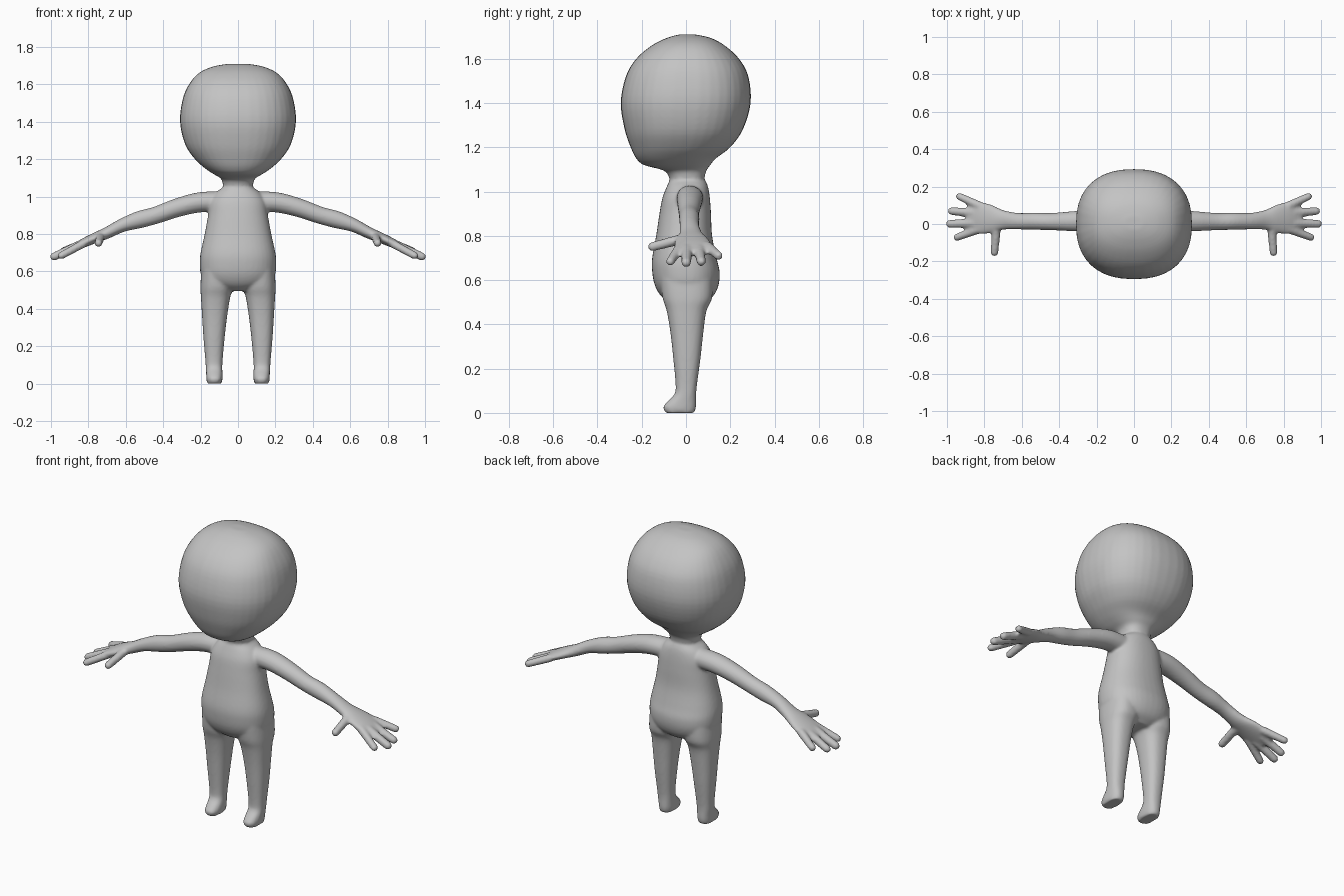
import bpy
import bmesh
from math import cos, sin, pi, copysign
from mathutils import Vector

default_cube = bpy.data.objects.get("Cube")
if default_cube:
    bpy.data.objects.remove(default_cube, do_unlink=True)

SEGMENTS = 40
STEPS = 4


def spline(rows):
    """Insert smooth in-between rows along a table of section values."""
    rows = [Vector(row) for row in rows]
    result = []
    for i in range(len(rows) - 1):
        before, a = rows[max(i - 1, 0)], rows[i]
        b, after = rows[i + 1], rows[min(i + 2, len(rows) - 1)]
        for step in range(STEPS):
            t = step / STEPS
            result.append(a + (b - before) * (t / 2)
                          + (before * 2 - a * 5 + b * 4 - after) * (t * t / 2)
                          + (a * 3 - before - b * 3 + after) * (t ** 3 / 2))
    return result + [rows[-1]]


def ring(center, u, v, power=2.0):
    """Rounded cross-section spanned by the two half-axes u and v."""
    points = []
    for i in range(SEGMENTS):
        angle = 2 * pi * i / SEGMENTS
        c, s = cos(angle), sin(angle)
        points.append(center + u * copysign(abs(c) ** (2 / power), c)
                      + v * copysign(abs(s) ** (2 / power), s))
    return points


def loft(bm, rings):
    """Closed tube through a list of rings."""
    loops = [[bm.verts.new(p) for p in points] for points in rings]
    faces = [bm.faces.new(loops[0]), bm.faces.new(loops[-1])]
    for low, high in zip(loops, loops[1:]):
        for i in range(SEGMENTS):
            j = (i + 1) % SEGMENTS
            faces.append(bm.faces.new((low[i], low[j], high[j], high[i])))
    bmesh.ops.recalc_face_normals(bm, faces=faces)


def upright(bm, rows, power, side=1):
    """Loft of level sections: height, front, back, inner x, outer x."""
    rings = []
    for z, front, back, inner, outer in spline_rows(rows):
        center = Vector((side * (inner + outer) / 2, (front + back) / 2, z))
        rings.append(ring(center, Vector(((outer - inner) / 2, 0, 0)),
                          Vector((0, (back - front) / 2, 0)), power))
    loft(bm, rings)


def spline_rows(rows):
    return [tuple(row) for row in spline(rows)]


def arm(bm, rows, side):
    """Loft along the arm: x, y, z, half width, half thickness."""
    rows = spline_rows(rows)
    rings = []
    for i, (x, y, z, wide, thick) in enumerate(rows):
        a, b = rows[max(i - 1, 0)], rows[min(i + 1, len(rows) - 1)]
        normal = Vector((a[2] - b[2], 0, b[0] - a[0])).normalized()
        normal.x *= side
        rings.append(ring(Vector((side * x, y, z)),
                          Vector((0, wide, 0)), normal * thick))
    loft(bm, rings)


def finger(bm, start, end, radius, side):
    """Round-tipped tapered finger."""
    start, end = (Vector((side * p[0], p[1], p[2])) for p in (start, end))
    along = (end - start).normalized()
    u = along.cross(Vector((0, 0, 1))).normalized()
    v = along.cross(u)
    tip = end - along * radius
    rings = [ring(start, u * radius * 1.15, v * radius * 1.1)]
    for i in range(6):
        angle = i * pi / 2 / 6
        r = radius * cos(angle)
        rings.append(ring(tip + along * radius * sin(angle), u * r, v * r))
    loft(bm, rings)


def symmetric(rows):
    """Turn (z, front, back, half width) into centred sections."""
    return [(z, front, back, -half, half) for z, front, back, half in rows]


bm = bmesh.new()

# Head with neck
upright(bm, symmetric([
    (1.0, -.06, .07, .07), (1.06, -.075, .083, .08),
    (1.095, -.1, .092, .09), (1.12, -.19, .11, .13),
    (1.15, -.225, .135, .175), (1.2, -.25, .2, .23),
    (1.28, -.277, .257, .283), (1.4, -.295, .292, .31),
    (1.52, -.272, .282, .296), (1.6, -.225, .24, .262),
    (1.66, -.155, .175, .21), (1.695, -.085, .11, .135),
    (1.71, -.03, .04, .05)]), 2.35)

# Torso
upright(bm, symmetric([
    (.495, -.07, .08, .08), (.53, -.115, .125, .16),
    (.58, -.142, .148, .197), (.64, -.153, .152, .205),
    (.7, -.153, .138, .2), (.8, -.135, .118, .178),
    (.9, -.12, .113, .16), (.97, -.107, .108, .15),
    (1.02, -.088, .1, .12), (1.05, -.074, .088, .08)]), 2.3)

leg_rows = [
    (0, -.092, .038, .088, .165), (.025, -.104, .045, .083, .169),
    (.05, -.085, .046, .083, .17), (.085, -.052, .046, .084, .172),
    (.13, -.047, .05, .082, .175), (.25, -.058, .066, .071, .185),
    (.36, -.07, .078, .058, .192), (.46, -.087, .092, .042, .198),
    (.52, -.106, .118, .026, .201), (.62, -.12, .12, .02, .195)]

arm_rows = [
    (.07, .015, .972, .06, .055), (.2, .018, .97, .06, .054),
    (.32, .015, .942, .054, .05), (.44, .013, .9, .046, .046),
    (.53, .015, .876, .046, .046), (.62, .015, .846, .044, .036),
    (.7, .022, .806, .053, .031), (.76, .027, .781, .075, .028),
    (.83, .032, .75, .087, .024), (.89, .032, .72, .068, .017)]

fingers = [
    ((.82, .095, .755), (.95, .155, .703), .02),
    ((.85, .06, .74), (.994, .07, .675), .021),
    ((.85, .005, .74), (1.004, 0, .67), .022),
    ((.82, -.025, .752), (.962, -.077, .675), .02),
    ((.735, -.02, .785), (.748, -.172, .746), .021)]

# Legs, arms and hands on both sides
for side in (1, -1):
    upright(bm, leg_rows, 2.4, side)
    arm(bm, arm_rows, side)
    for start, end, radius in fingers:
        finger(bm, start, end, radius, side)

mesh = bpy.data.meshes.new("body")
bm.to_mesh(mesh)
bm.free()
body = bpy.data.objects.new("body", mesh)
bpy.context.collection.objects.link(body)

# Plain grey skin
grey = bpy.data.materials.new("plain grey")
grey.use_nodes = True
colour = (.55, .55, .55, 1)
grey.diffuse_color = colour
for node in grey.node_tree.nodes:
    if node.type == 'BSDF_PRINCIPLED':
        node.inputs["Base Color"].default_value = colour
mesh.materials.append(grey)

# Fuse the parts into one smooth skin
fuse = body.modifiers.new("fuse", 'REMESH')
fuse.mode = 'VOXEL'
fuse.voxel_size = .008
fuse.use_smooth_shade = True
soften = body.modifiers.new("soften", 'SMOOTH')
soften.factor = .5
soften.iterations = 6
for polygon in mesh.polygons:
    polygon.use_smooth = True
